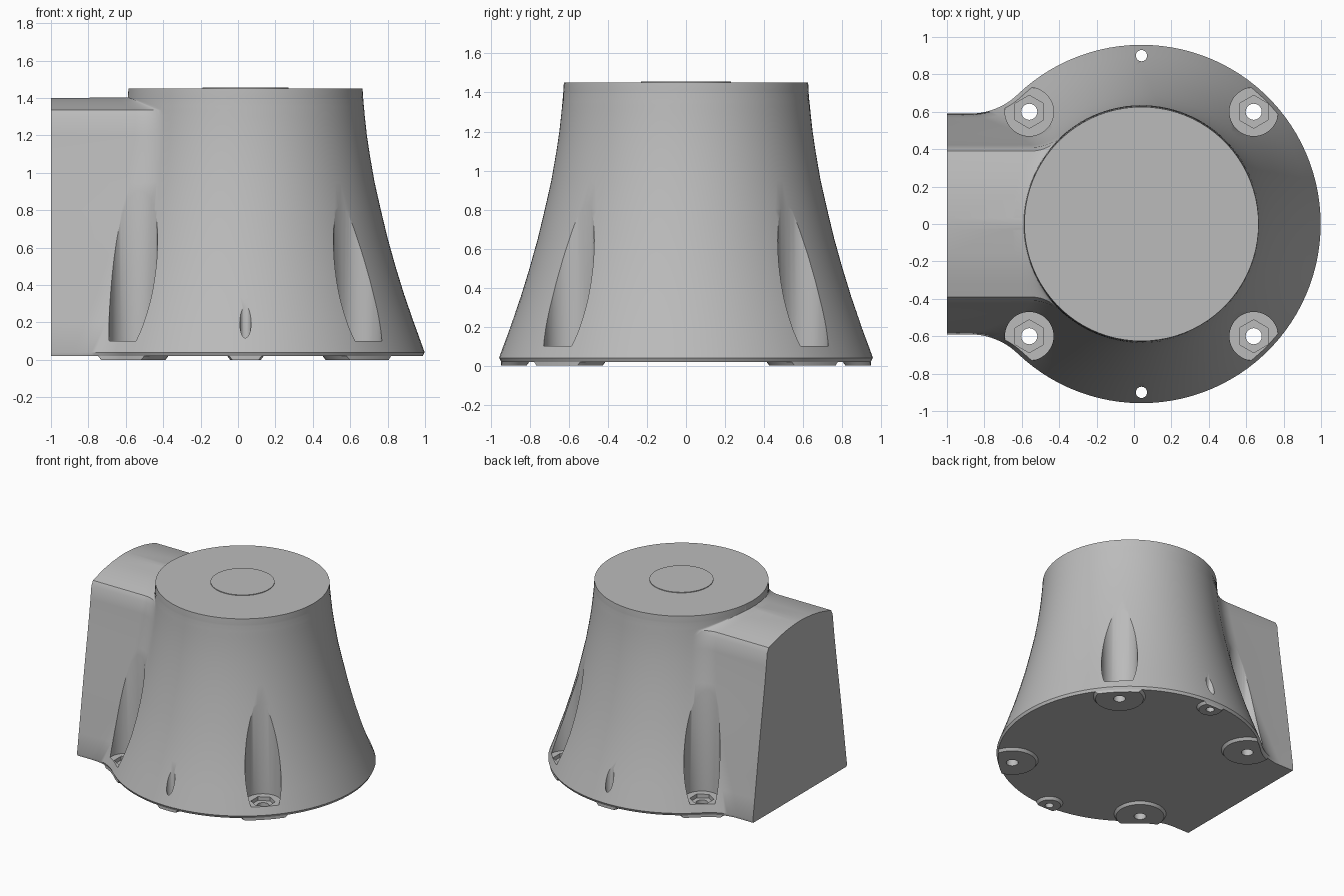
import bpy, bmesh, math
from mathutils import Matrix

if "Cube" in bpy.data.objects:
    bpy.data.objects.remove(bpy.data.objects["Cube"])

CX = 0.04      # axis of the flared body
END = -1.0     # flat end of the side lug

grey = bpy.data.materials.new("plain_grey")
grey.use_nodes = True
grey.diffuse_color = (0.5, 0.5, 0.5, 1)
grey.node_tree.nodes["Principled BSDF"].inputs["Base Color"].default_value = (0.5, 0.5, 0.5, 1)


def finish(bm, name):
    bmesh.ops.recalc_face_normals(bm, faces=bm.faces)
    mesh = bpy.data.meshes.new(name)
    bm.to_mesh(mesh)
    bm.free()
    mesh.materials.append(grey)
    obj = bpy.data.objects.new(name, mesh)
    bpy.context.collection.objects.link(obj)
    return obj


def cylinder(name, x, y, z0, z1, r0, r1=None, sides=40):
    bm = bmesh.new()
    bmesh.ops.create_cone(bm, cap_ends=True, segments=sides, radius1=r0,
                          radius2=r0 if r1 is None else r1, depth=z1 - z0,
                          matrix=Matrix.Translation((x, y, (z0 + z1) / 2)))
    return finish(bm, name)


def outline(radius, width, fillet):
    """Circle joined to a strip toward -x by tangent concave fillets."""
    fx = -math.sqrt((radius + fillet) ** 2 - (width + fillet) ** 2)
    fy = width + fillet
    tangent = math.atan2(fy, fx)
    half = [(CX + radius * math.cos(tangent * i / 40), radius * math.sin(tangent * i / 40))
            for i in range(41)]
    start, stop = tangent - math.pi, -math.pi / 2
    for i in range(1, 13):
        a = start + (stop - start) * i / 12
        half.append((CX + fx + fillet * math.cos(a), fy + fillet * math.sin(a)))
    half.append((END, width))
    return half + [(x, -y) for x, y in reversed(half[1:])]


def loft(name, rings):
    bm = bmesh.new()
    loops = [[bm.verts.new((x, y, z)) for x, y in pts] for z, pts in rings]
    for low, high in zip(loops, loops[1:]):
        for i in range(len(low)):
            j = (i + 1) % len(low)
            bm.faces.new((low[i], low[j], high[j], high[i]))
    bm.faces.new(loops[0][::-1])
    bm.faces.new(loops[-1])
    return finish(bm, name)


def boolean(obj, other, operation):
    mod = obj.modifiers.new("cut", "BOOLEAN")
    mod.object, mod.operation, mod.solver = other, operation, "EXACT"
    bpy.context.view_layer.objects.active = obj
    bpy.ops.object.modifier_apply(modifier=mod.name)


def drop(obj):
    bpy.data.objects.remove(obj)


# Flared body with side lug: height, body radius, lug half width, fillet
LEVELS = [(0.02, 0.948, 0.585, 0.37), (0.04, 0.958, 0.59, 0.37), (0.2, 0.9, 0.567, 0.36),
          (0.35, 0.848, 0.546, 0.35), (0.5, 0.802, 0.525, 0.34), (0.65, 0.76, 0.503, 0.32),
          (0.8, 0.724, 0.48, 0.3), (0.95, 0.69, 0.457, 0.28), (1.1, 0.664, 0.435, 0.26),
          (1.2, 0.649, 0.422, 0.25), (1.3, 0.638, 0.41, 0.23), (1.335, 0.635, 0.39, 0.2),
          (1.355, 0.633, 0.32, 0.16), (1.375, 0.631, 0.24, 0.12), (1.39, 0.63, 0.15, 0.1),
          (1.4, 0.629, 0.03, 0.08)]
rings = [(z, outline(r, w, f)) for z, r, w, f in LEVELS]


def circle_ring(radius):
    """Pull the last outline back onto a plain circle."""
    pts = []
    for x, y in rings[len(LEVELS) - 1][1]:
        d = math.hypot(x - CX, y)
        pts.append((CX + (x - CX) * radius / d, y * radius / d))
    return pts


rings += [(1.402, circle_ring(0.629)), (1.45, circle_ring(0.626))]
body = loft("flared_body", rings)

# Foot pads, trimmed to the base outline
bolts = [(CX + sx * 0.6, sy * 0.6) for sx in (-1, 1) for sy in (-1, 1)]
pins = [(CX, -0.9), (CX, 0.9)]
base = outline(*LEVELS[0][1:])
slab = loft("pad_trim", [(0.0, base), (0.022, base)])
pads = []
for spots, radius in ((bolts, 0.165), (pins, 0.075)):
    for x, y in spots:
        pad = cylinder("foot_pad", x, y, -0.01, 0.03, radius, radius + 0.03)
        boolean(pad, slab, "INTERSECT")
        pads.append(pad)
drop(slab)

# Bolt pockets, hexagonal seats and through holes
for x, y in bolts:
    for z0, z1, r, sides in ((0.1, 1.25, 0.13, 48), (0.07, 0.2, 0.088, 6)):
        cutter = cylinder("pocket_cutter", x, y, z0, z1, r, sides=sides)
        boolean(body, cutter, "DIFFERENCE")
        drop(cutter)
for spots, radius in ((bolts, 0.043), (pins, 0.03)):
    for x, y in spots:
        cutter = cylinder("hole_cutter", x, y, -0.05, 0.5, radius, sides=32)
        for obj in [body] + pads:
            if obj is body or math.dist((x, y), obj.data.vertices[0].co[:2]) < 0.3:
                boolean(obj, cutter, "DIFFERENCE")
        drop(cutter)

# Thin disc on the top
disc = cylinder("top_disc", CX, 0, 1.449, 1.455, 0.23, sides=64)

bpy.ops.object.select_all(action="DESELECT")
for obj in [body, disc] + pads:
    obj.select_set(True)
bpy.context.view_layer.objects.active = body
bpy.ops.object.shade_smooth_by_angle(angle=math.radians(32))
